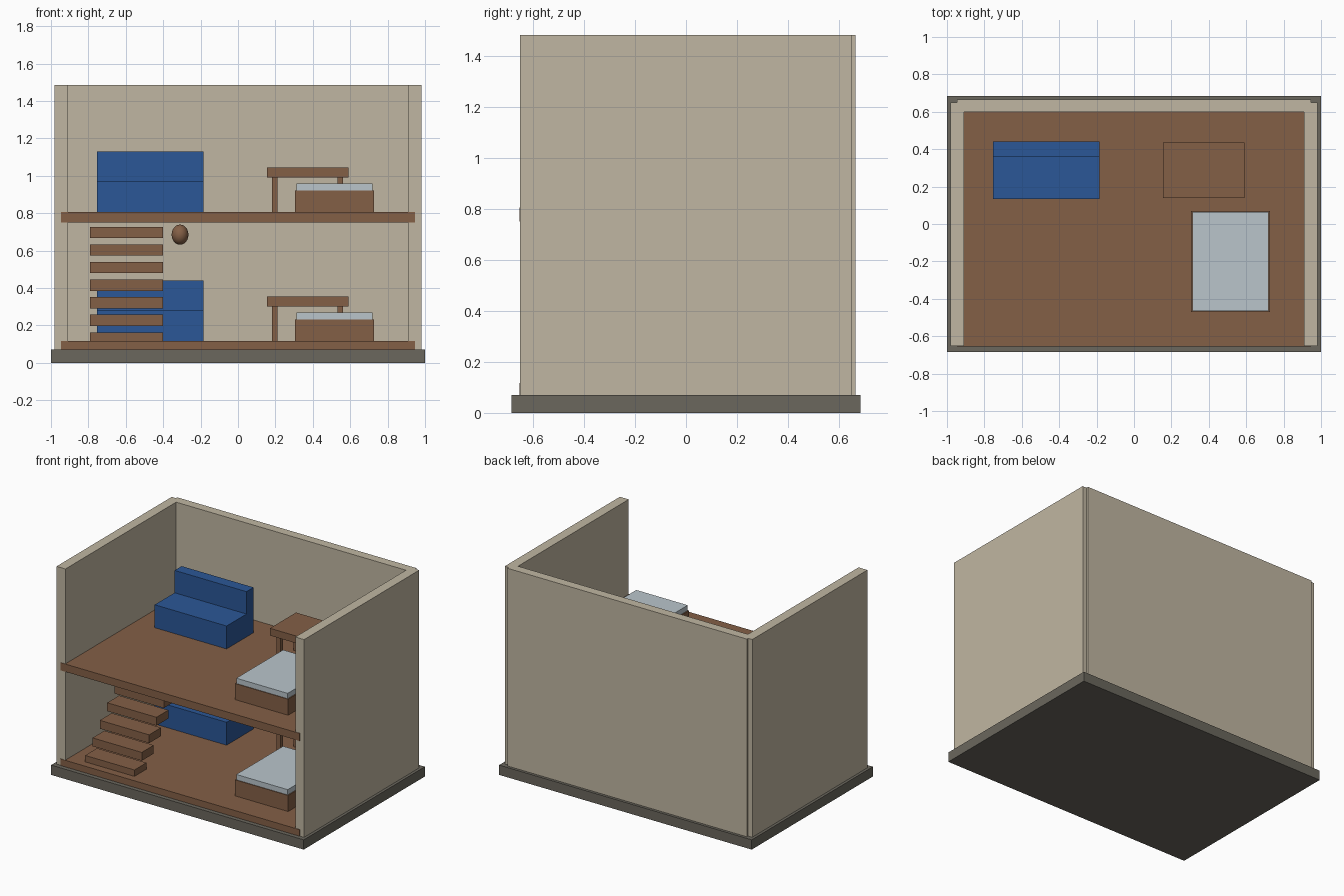
import bpy

if "Cube" in bpy.data.objects:
    bpy.data.objects.remove(bpy.data.objects["Cube"])


def material(name, rgb):
    m = bpy.data.materials.new(name)
    m.diffuse_color = (*rgb, 1)
    m.use_nodes = True
    m.node_tree.nodes["Principled BSDF"].inputs["Base Color"].default_value = m.diffuse_color
    return m


WALL = material("warm plaster", (0.53, 0.47, 0.36))
WOOD = material("brown wood", (0.23, 0.115, 0.061))
BLUE = material("blue fabric", (0.024, 0.095, 0.31))
SHEET = material("pale linen", (0.49, 0.56, 0.60))
STONE = material("dark stone", (0.145, 0.135, 0.11))


def box(name, x, y, z, mat):
    """Box from (min, max) ranges."""
    bpy.ops.mesh.primitive_cube_add(size=1, location=[(a + b) / 2 for a, b in (x, y, z)])
    ob = bpy.context.object
    ob.name = name
    ob.scale = [b - a for a, b in (x, y, z)]
    bpy.ops.object.transform_apply(location=False, rotation=False)
    ob.data.materials.append(mat)
    return ob


# Shell: plinth and three walls
box("plinth", (-1, 1), (-0.685, 0.685), (0, 0.07), STONE)
for side, a, b in (("left", -0.98, -0.91), ("right", 0.91, 0.98)):
    box(side + "_wall", (a, b), (-0.652, 0.65), (0.06, 1.485), WALL)
box("back_wall", (-0.947, 0.947), (0.60, 0.665), (0.06, 1.485), WALL)

# Two furnished storeys
for level, z in (("lower", 0.117), ("upper", 0.806)):
    box(level + "_floor", (-0.947, 0.947), (-0.655, 0.62), (z - 0.055, z), WOOD)
    # Sofa
    box(level + "_sofa_seat", (-0.754, -0.185), (0.135, 0.36), (z, z + 0.164), BLUE)
    box(level + "_sofa_back", (-0.754, -0.185), (0.36, 0.44), (z, z + 0.324), BLUE)
    # Bed
    box(level + "_bed_frame", (0.305, 0.726), (-0.47, 0.07), (z, z + 0.115), WOOD)
    box(level + "_mattress", (0.312, 0.719), (-0.465, 0.065), (z + 0.115, z + 0.153), SHEET)
    # Table
    box(level + "_table_top", (0.155, 0.59), (0.14, 0.435), (z + 0.185, z + 0.237), WOOD)
    for i, x in enumerate((0.182, 0.532)):
        for j, y in enumerate((0.178, 0.367)):
            box(f"{level}_table_leg_{i}{j}", (x, x + 0.03), (y, y + 0.03), (z, z + 0.186), WOOD)

# Floating stair treads
for i in range(7):
    y, z = -0.60 + 0.083 * i, 0.103 + 0.094 * i
    box(f"stair_tread_{i + 1}", (-0.79, -0.40), (y, y + 0.135), (z, z + 0.06), WOOD)

# Rounded knob beside the top of the stairs
bpy.ops.mesh.primitive_uv_sphere_add(segments=24, ring_count=12, radius=1, location=(-0.31, -0.04, 0.685))
knob = bpy.context.object
knob.name = "stair_knob"
knob.scale = (0.045, 0.05, 0.054)
bpy.ops.object.transform_apply(location=False, rotation=False)
knob.data.materials.append(WOOD)
bpy.ops.object.shade_smooth()
